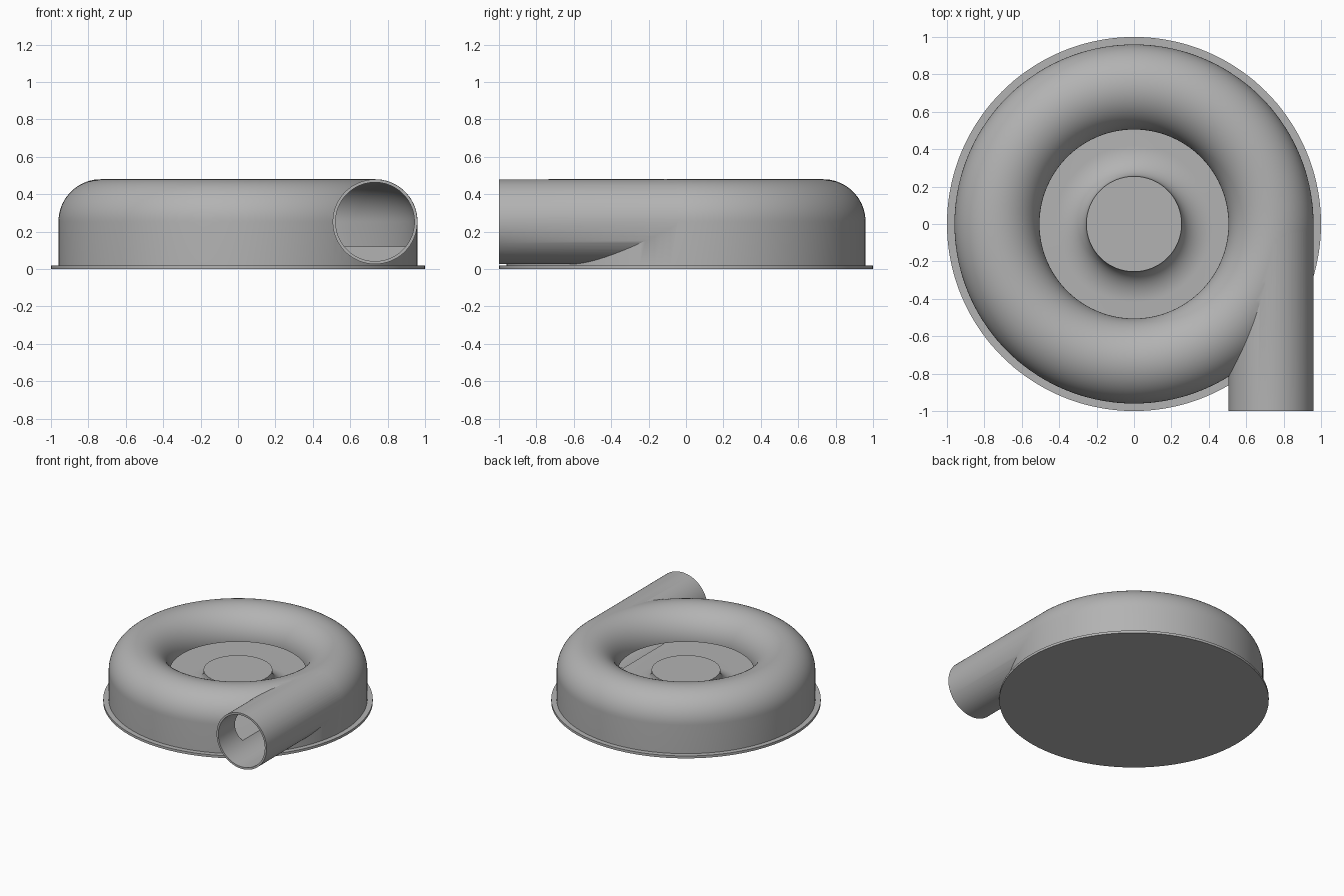
import bpy, bmesh, math
from mathutils import Matrix, Vector

cube = bpy.data.objects.get("Cube")
if cube:
    bpy.data.objects.remove(cube, do_unlink=True)

grey = bpy.data.materials.new("plain grey")
grey.use_nodes = True
COLOUR = (0.45, 0.45, 0.45, 1)
grey.diffuse_color = COLOUR
grey.node_tree.nodes["Principled BSDF"].inputs["Base Color"].default_value = COLOUR

TUBE_R, TUBE_Z = 0.7325, 0.253   # centre of the ring-shaped channel
OUTER, INNER = 0.2275, 0.2115    # channel radii outside and inside
FLOOR = 0.12


def add_object(name, bm):
    bmesh.ops.remove_doubles(bm, verts=bm.verts, dist=0.00001)
    bmesh.ops.recalc_face_normals(bm, faces=bm.faces)
    mesh = bpy.data.meshes.new(name)
    bm.to_mesh(mesh)
    bm.free()
    mesh.materials.append(grey)
    obj = bpy.data.objects.new(name, mesh)
    bpy.context.collection.objects.link(obj)
    return obj


def lathe(name, profile, steps=144, closed=False):
    bm = bmesh.new()
    verts = [bm.verts.new((r, 0, z)) for r, z in profile]
    edges = [bm.edges.new(pair) for pair in zip(verts, verts[1:])]
    if closed:
        edges.append(bm.edges.new((verts[-1], verts[0])))
    bmesh.ops.spin(bm, geom=verts + edges, cent=(0, 0, 0), axis=(0, 0, 1),
                   angle=math.tau, steps=steps, use_duplicate=False)
    return add_object(name, bm)


def rod(name, radius, y0, y1):
    bm = bmesh.new()
    place = Matrix.Translation(Vector((TUBE_R, (y0 + y1) / 2, TUBE_Z)))
    bmesh.ops.create_cone(bm, cap_ends=True, segments=96, radius1=radius, radius2=radius,
                          depth=y1 - y0, matrix=place @ Matrix.Rotation(math.pi / 2, 4, "X"))
    return add_object(name, bm)


def arc(cx, cz, rx, rz, start, end, n):
    angles = [math.radians(start + (end - start) * i / n) for i in range(n + 1)]
    return [(cx + rx * math.cos(a), cz + rz * math.sin(a)) for a in angles]


def combine(target, other, operation):
    mod = target.modifiers.new(operation, "BOOLEAN")
    mod.operation, mod.object, mod.solver = operation, other, "EXACT"
    bpy.context.view_layer.objects.active = target
    bpy.ops.object.modifier_apply(modifier=mod.name)
    bpy.data.objects.remove(other, do_unlink=True)


# Base flange
base = lathe("base_flange", [(0, 0), (1, 0), (1, 0.02), (0, 0.02)])

# Housing with the raised hub in its middle
housing = lathe("housing", [(0, 0.015), (0.96, 0.015)]
                + arc(TUBE_R, TUBE_Z, OUTER, OUTER, 0, 182, 36)
                + [(0.4, 0.26), (0, 0.26)])

# Outlet pipe leaving the ring at a tangent
combine(housing, rod("outlet_pipe", OUTER - 0.001, -1, 0), "UNION")

# Hollow ring channel, open to the middle, with a flared hub foot
channel = lathe("channel_cutter",
                [(0.255, 0.35)] + arc(0.42, 0.25, 0.165, 0.25 - FLOOR, 180, 270, 14)
                + [(TUBE_R + INNER, FLOOR)]
                + arc(TUBE_R, TUBE_Z, INNER, INNER, 0, 180, 36)
                + [(0.49, TUBE_Z), (0.48, 0.35)], closed=True)
combine(housing, channel, "DIFFERENCE")

# Bore of the outlet pipe
combine(housing, rod("bore_cutter", INNER - 0.001, -1.1, -0.004), "DIFFERENCE")

# Smooth shading with crisp edges
for obj in (base, housing):
    bpy.ops.object.select_all(action="DESELECT")
    obj.select_set(True)
    bpy.context.view_layer.objects.active = obj
    bpy.ops.object.shade_smooth_by_angle(angle=math.radians(30))
